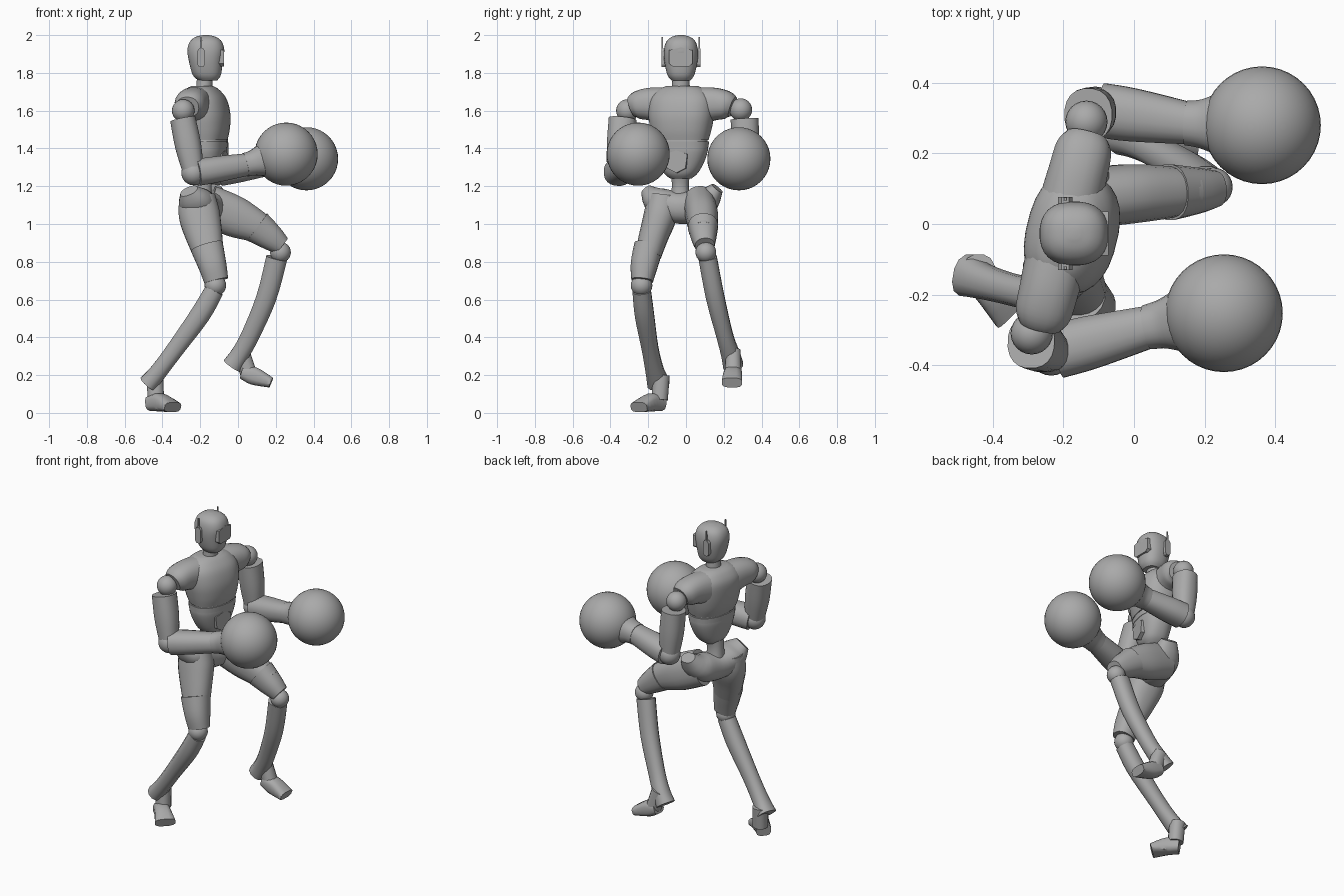
import bpy, bmesh, math
from mathutils import Vector

cube = bpy.data.objects.get("Cube")
if cube:
    bpy.data.objects.remove(cube, do_unlink=True)

grey = bpy.data.materials.new("plain grey")
grey.use_nodes = True
tone = (.4, .4, .4, 1)
grey.diffuse_color = tone
grey.node_tree.nodes["Principled BSDF"].inputs["Base Color"].default_value = tone

FORWARD = Vector((1, 0, 0))
LATERAL = Vector((0, 1, 0))
TWIST = Vector((.24, .97, 0)).normalized()       # shoulder line, turned at the waist
TWIST_FRONT = Vector((.97, -.24, 0)).normalized()


def finish(name, bm, angle=40):
    bmesh.ops.recalc_face_normals(bm, faces=bm.faces[:])
    mesh = bpy.data.meshes.new(name)
    bm.to_mesh(mesh)
    bm.free()
    mesh.materials.append(grey)
    obj = bpy.data.objects.new(name, mesh)
    bpy.context.collection.objects.link(obj)
    bpy.ops.object.select_all(action='DESELECT')
    obj.select_set(True)
    bpy.context.view_layer.objects.active = obj
    bpy.ops.object.shade_smooth_by_angle(angle=math.radians(angle))
    return obj


def smooth_path(keys, steps):
    """Catmull-Rom through the sections, interpolating widths as well as position."""
    keys = [Vector(k) for k in keys]
    padded = [keys[0]] + keys + [keys[-1]]
    out = []
    for p, q, r, s in zip(padded, padded[1:], padded[2:], padded[3:]):
        for i in range(steps):
            t = i / steps
            out.append(q + (r - p) * t / 2 + (p * 2 - q * 5 + r * 4 - s) * t * t / 2
                       + (q * 3 - p - r * 3 + s) * t ** 3 / 2)
    return out + [keys[-1]]


def loft(name, keys, side=LATERAL, sides=20, power=2.3, steps=4, axis=None):
    """Skin sections (x, y, z, half width along side, half depth)."""
    path = smooth_path(keys, steps)
    bm = bmesh.new()
    rings = []
    for i, s in enumerate(path):
        before, after = path[max(i - 1, 0)], path[min(i + 1, len(path) - 1)]
        along = axis or (Vector(after[:3]) - Vector(before[:3])).normalized()
        u = (side - along * side.dot(along)).normalized()
        v = along.cross(u)
        ring = []
        for k in range(sides):
            a = math.tau * (k + .5) / sides
            c, d = math.cos(a), math.sin(a)
            c = math.copysign(abs(c) ** (2 / power), c)
            d = math.copysign(abs(d) ** (2 / power), d)
            ring.append(bm.verts.new(Vector(s[:3]) + u * c * s[3] + v * d * s[4]))
        rings.append(ring)
    for lower, upper in zip(rings, rings[1:]):
        for k in range(sides):
            n = (k + 1) % sides
            bm.faces.new((lower[k], lower[n], upper[n], upper[k]))
    bm.faces.new(rings[0])
    bm.faces.new(rings[-1])
    return finish(name, bm)


def ball(name, centre, radius, segments=24):
    bm = bmesh.new()
    bmesh.ops.create_uvsphere(bm, u_segments=segments, v_segments=segments // 2, radius=radius)
    bmesh.ops.translate(bm, verts=bm.verts, vec=centre)
    return finish(name, bm)


def plate(name, centre, outline, normal, across, thickness):
    """Flat polygon extruded along its normal; outline is (across, up)."""
    bm = bmesh.new()
    up = Vector((0, 0, 1))
    verts = [bm.verts.new(Vector(centre) + across * a + up * b) for a, b in outline]
    face = bm.faces.new(verts)
    grown = bmesh.ops.extrude_face_region(bm, geom=[face])["geom"]
    moved = [g for g in grown if isinstance(g, bmesh.types.BMVert)]
    bmesh.ops.translate(bm, verts=moved, vec=normal * thickness)
    return finish(name, bm, 30)


def stack(name, centre, levels, side, power=2.4):
    """Upright loft: levels are (height, half width, half depth, forward shift)."""
    front = Vector((side.y, -side.x, 0))
    keys = []
    for z, a, b, shift in levels:
        p = Vector((centre[0], centre[1], z)) + front * shift
        keys.append((*p, a, b))
    return loft(name, keys, side, 28, power, axis=Vector((0, 0, 1)))


# Head, neck and visor
stack("head", (-.17, -.027), [
    (1.76, .05, .05, .01), (1.79, .072, .075, .005), (1.86, .088, .09, 0),
    (1.92, .09, .098, 0), (1.965, .078, .085, 0), (1.99, .05, .055, 0), (2, .015, .015, 0)], LATERAL)
loft("neck", [(-.18, -.027, 1.69, .05, .045), (-.175, -.027, 1.78, .045, .042)], power=2)
plate("visor", (-.1, -.027, 1.885),
      [(-.062, .035), (0, .05), (.062, .035), (.062, -.035), (.045, -.05), (-.045, -.05), (-.062, -.035)],
      FORWARD, LATERAL, .027)

# Ear pods with antennae
pod = [(-.02, .035), (-.01, .05), (.01, .05), (.02, .035), (.02, -.035), (.01, -.05), (-.01, -.05), (-.02, -.035)]
for label, sign in (("left", 1), ("right", -1)):
    y = -.027 + sign * .08
    plate(label + "_ear_pod", (-.195, y, 1.88), pod, LATERAL * sign, FORWARD, .024)
    plate(label + "_antenna", (-.195, y + sign * .014, 1.95),
          [(-.006, -.04), (-.003, .04), (.003, .04), (.006, -.04)], LATERAL * sign, FORWARD, .008)

# Torso
waist = (-.175, -.025)
stack("chest", waist, [
    (1.445, .148, .103, .01), (1.5, .162, .12, .005), (1.58, .175, .128, 0),
    (1.66, .17, .118, -.01), (1.71, .13, .085, -.015), (1.73, .085, .055, -.015)], TWIST)
stack("collar", waist, [(1.69, .08, .07, -.01), (1.72, .068, .06, -.01)], TWIST)
stack("rib_band", waist, [(1.405, .148, .102, .01), (1.438, .15, .104, .01)], TWIST)
stack("abdomen", waist, [
    (1.24, .055, .05, .01), (1.27, .09, .075, .01), (1.33, .125, .09, .01),
    (1.395, .145, .1, .01), (1.45, .14, .097, .01)], TWIST)
plate("buckle", Vector((*waist, 1.33)) + TWIST_FRONT * .075,
      [(-.06, .04), (0, .06), (.06, .04), (.05, -.035), (0, -.06), (-.05, -.035)], TWIST_FRONT, TWIST, .036)
loft("spine", [(-.18, -.03, 1.28, .055, .055), (-.19, -.03, 1.2, .045, .05), (-.19, -.03, 1.1, .06, .06)])

# Shoulders: rounded yokes running out along the shoulder line
for label, sign in (("left", 1), ("right", -1)):
    keys = []
    for out, z, a, b in ((.08, 1.625, .09, .1), (.17, 1.635, .085, .088), (.24, 1.63, .08, .075), (.275, 1.62, .06, .055)):
        p = Vector((-.2, -.02, z)) + TWIST * sign * out
        keys.append((*p, a, b))
    loft(label + "_shoulder", keys, TWIST_FRONT)

# Arms: joint, sleeve, elbow, forearm, cuff and glove
arms = {
    "left": ((-.135, .29, 1.605), (-.13, .31, 1.555), (-.11, .325, 1.27), (.16, .285, 1.315), (.363, .28, 1.345)),
    "right": ((-.29, -.31, 1.6), (-.292, -.335, 1.555), (-.235, -.365, 1.27), (.05, -.29, 1.315), (.255, -.253, 1.37)),
}
for label, (joint, top, elbow, wrist, fist) in arms.items():
    ball(label + "_shoulder_joint", joint, .06)
    t, e, w, f = (Vector(p) for p in (top, elbow, wrist, fist))
    loft(label + "_upper_arm", [(*t, .075, .068), (*t.lerp(e, .5), .07, .07), (*e, .055, .055)], LATERAL)
    ball(label + "_elbow", e, .065)
    start = e.lerp(w, .06)
    loft(label + "_forearm", [(*start, .078, .072), (*e.lerp(w, .4), .076, .07), (*w, .06, .06)])
    loft(label + "_cuff", [(*e.lerp(w, .96), .064, .064), (*w.lerp(f, .15), .07, .068), (*w.lerp(f, .4), .09, .088)])
    ball(label + "_glove", f, .167, 40)

# Pelvis with raised hip points
loft("pelvis", [
    (-.26, -.205, 1.175, .05, .035), (-.225, -.15, 1.12, .095, .075), (-.185, -.03, 1.085, .09, .085),
    (-.15, .09, 1.11, .095, .08), (-.13, .165, 1.19, .05, .035)], FORWARD)

# Legs: thigh, knee guard, knee, shin, ankle and foot
loft("right_thigh", [
    (-.215, -.12, 1.15, .08, .095), (-.205, -.135, 1.05, .088, .11),
    (-.18, -.17, .94, .078, .098), (-.155, -.2, .84, .07, .08)])
loft("right_knee_guard", [
    (-.165, -.198, .88, .078, .088), (-.135, -.222, .78, .072, .075), (-.115, -.232, .7, .058, .065)])
ball("right_knee", (-.12, -.235, .675), .057)
loft("right_shin", [
    (-.125, -.235, .65, .05, .052), (-.2, -.22, .52, .052, .055), (-.33, -.19, .34, .045, .048),
    (-.42, -.165, .22, .05, .047), (-.475, -.145, .155, .062, .052)], sides=12)
loft("left_thigh", [
    (-.16, .07, 1.1, .085, .11), (-.02, .085, 1.04, .085, .11),
    (.09, .09, .99, .075, .088), (.16, .092, .95, .062, .072)])
loft("left_knee_guard", [
    (.1, .09, .985, .08, .09), (.18, .095, .925, .065, .07), (.23, .1, .885, .052, .052)])
ball("left_knee", (.225, .105, .85), .055)
loft("left_shin", [
    (.205, .115, .82, .05, .058), (.15, .155, .61, .05, .055), (.065, .205, .41, .045, .05),
    (.01, .235, .31, .05, .05), (-.03, .25, .25, .055, .055)], sides=12)

loft("right_ankle", [(-.44, -.13, .2, .045, .045), (-.435, -.14, .07, .045, .045)], sides=12)
loft("right_foot", [
    (-.46, -.135, .05, .045, .04), (-.41, -.185, .055, .048, .048), (-.345, -.25, .03, .062, .028)],
    Vector((1, 1, 0)), 12, 3)
loft("left_ankle", [(.015, .25, .33, .04, .045), (.055, .25, .21, .045, .045)], sides=12)
loft("left_foot", [
    (.02, .25, .215, .045, .035), (.085, .247, .195, .05, .048), (.175, .243, .16, .055, .028)],
    LATERAL, 12, 3)
